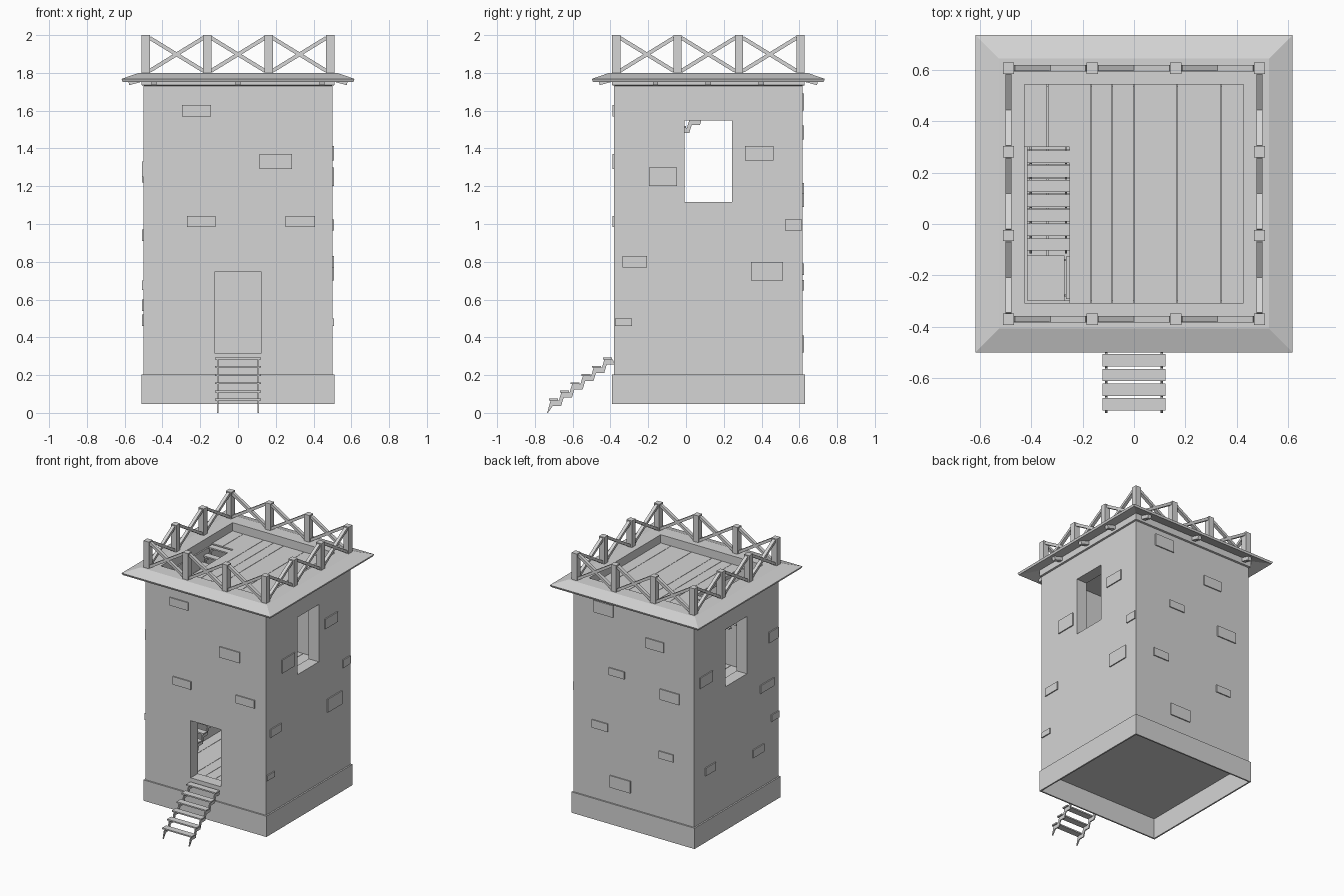
import bpy, bmesh, math
from mathutils import Vector, Matrix

if "Cube" in bpy.data.objects:
    bpy.data.objects.remove(bpy.data.objects["Cube"])

CY = 0.118      # tower centre in y
IN = 0.415      # half width of the interior
TOP, MID, LOW = 1.738, 0.98, 0.30   # floor heights
RUN, RISE = 0.057, 0.0436           # stair step

stone = bpy.data.materials.new("light grey")
stone.use_nodes = True
stone.diffuse_color = (0.66, 0.66, 0.66, 1)
bsdf = stone.node_tree.nodes["Principled BSDF"]
bsdf.inputs["Base Color"].default_value = (0.66, 0.66, 0.66, 1)
bsdf.inputs["Roughness"].default_value = 0.9


def finish(name, bm):
    bmesh.ops.recalc_face_normals(bm, faces=bm.faces)
    mesh = bpy.data.meshes.new(name)
    bm.to_mesh(mesh)
    bm.free()
    mesh.materials.append(stone)
    obj = bpy.data.objects.new(name, mesh)
    bpy.context.collection.objects.link(obj)
    return obj


def add_box(bm, lo, hi, matrix=Matrix()):
    lo, hi = Vector(lo), Vector(hi)
    size = Matrix.Diagonal((*(hi - lo), 1))
    bmesh.ops.create_cube(bm, size=1, matrix=matrix @ Matrix.Translation((lo + hi) / 2) @ size)


def box(name, lo, hi):
    bm = bmesh.new()
    add_box(bm, lo, hi)
    return finish(name, bm)


def cut(obj, lo, hi):
    cutter = box("cutter", lo, hi)
    cutter.hide_render = True
    mod = obj.modifiers.new("opening", 'BOOLEAN')
    mod.operation = 'DIFFERENCE'
    mod.solver = 'EXACT'
    mod.object = cutter
    bpy.context.view_layer.objects.active = obj
    bpy.ops.object.modifier_apply(modifier=mod.name)
    bpy.data.objects.remove(cutter)


def square_loft(name, profile):
    """Sweep a closed (half width, z) profile round a square."""
    bm = bmesh.new()
    rings = [[bm.verts.new((sx * h, CY + sy * h, z))
              for sx, sy in ((-1, -1), (1, -1), (1, 1), (-1, 1))] for h, z in profile]
    for a, b in zip(rings, rings[1:] + rings[:1]):
        for i in range(4):
            j = (i + 1) % 4
            bm.faces.new((a[i], a[j], b[j], b[i]))
    return finish(name, bm)


def side(k):
    """Local frame of wall k: x along the wall, -y outward."""
    return Matrix.Translation((0, CY, 0)) @ Matrix.Rotation(k * math.pi / 2, 4, 'Z')


# Walls and ground slab, with doorway and a window on each side
walls = box("tower_walls", (-0.5, CY - 0.5, 0.2), (0.5, CY + 0.5, 1.73))
cut(walls, (-IN, CY - IN, LOW - 0.01), (IN, CY + IN, 1.9))
cut(walls, (-0.125, CY - 0.7, 0.318), (0.125, CY - 0.3, 0.747))
cut(walls, (-0.7, -0.008, 1.117), (0.7, 0.244, 1.547))

# Thin plinth, open underneath
square_loft("plinth", [(0.5, 0.048), (0.511, 0.048), (0.511, 0.204), (0.5, 0.204)])

# Sloping eave with parapet and cornice
square_loft("roof_eave", [(0.425, 1.70), (0.425, 1.8), (0.525, 1.8), (0.617, 1.768),
                          (0.611, 1.753), (0.51, 1.782), (0.51, 1.735), (0.45, 1.72)])

# Small rafters below the eave
bm = bmesh.new()
for k in range(4):
    spread = 0.28 if k % 2 else 0.445
    for x in (-spread, 0, spread):
        tilt = side(k) @ Matrix.Translation((x, -0.54, 1.758)) @ Matrix.Rotation(math.radians(15), 4, 'X')
        add_box(bm, (-0.014, -0.04, -0.013), (0.014, 0.05, 0.013), tilt)
finish("eave_rafters", bm)

# Railing posts and crossed braces
R = 0.488
posts, braces = bmesh.new(), bmesh.new()
for k in range(4):
    for i in range(3):
        x0 = -R + i * R * 2 / 3
        x1 = x0 + R * 2 / 3
        add_box(posts, (x0 - 0.022, -R - 0.022, 1.795), (x0 + 0.022, -R + 0.022, 2.0), side(k))
        length = math.hypot(x1 - x0 - 0.04, 0.175)
        for s in (-1, 1):
            m = (side(k) @ Matrix.Translation(((x0 + x1) / 2, -R + s * 0.0004, 1.898))
                 @ Matrix.Rotation(s * math.atan2(0.175, x1 - x0 - 0.04), 4, 'Y'))
            add_box(braces, (-length / 2, -0.012, -0.01), (length / 2, 0.012, 0.01), m)
finish("railing_posts", posts)
finish("railing_braces", braces)


# Plank floors with thin gaps and a stair hatch
def plank_floor(name, z, half, hatch=None):
    bm = bmesh.new()
    edges = (-half, -0.335, -0.25, -0.165, -0.083, 0, 0.17, 0.34, half)
    for a, b in zip(edges, edges[1:]):
        spans = [(CY - half, CY + half)]
        if hatch and b <= -0.25:
            spans = [(CY - half, hatch[0]), (hatch[1], CY + half)]
        for y0, y1 in spans:
            if y1 - y0 > 0.02:
                right = b if b == -0.25 else b - 0.0025
                add_box(bm, (a, y0, z - 0.02), (right, y1, z))
                add_box(bm, (a, y0, z - 0.03), (b, y1, z - 0.02))
    finish(name, bm)


plank_floor("roof_floor", TOP, 0.43, (CY - 0.425, 0.3))
plank_floor("middle_floor", MID, 0.42, (0.05, CY + 0.41))
plank_floor("ground_floor", LOW, 0.42)


# Stairs: local y climbs, first tread centre at the origin
def stairs(name, matrix, steps, width):
    bm = bmesh.new()
    upper = []
    for i in range(steps):
        y, z = i * RUN, i * RISE
        add_box(bm, (-width / 2, y - 0.024, z - 0.01), (width / 2, y + 0.024, z), matrix)
        upper += [(y - 0.016, z - 0.01), (y + 0.028, z - 0.01)]
    lower = [(y + 0.012, z - 0.028) for y, z in upper]
    upper.insert(0, (-0.034, -0.075))
    lower.insert(0, (-0.03, -0.075))
    for s in (-1, 1):
        x = s * (width / 2 - 0.014)
        rows = [[bm.verts.new(matrix @ Vector((x + dx, y, z))) for y, z in line]
                for dx in (-0.004, 0.004) for line in (upper, lower)]
        for a, b in ((0, 1), (1, 3), (3, 2), (2, 0)):
            for i in range(len(upper) - 1):
                bm.faces.new((rows[a][i], rows[a][i + 1], rows[b][i + 1], rows[b][i]))
        for i in (0, -1):
            bm.faces.new([rows[r][i] for r in (0, 1, 3, 2)])
    finish(name, bm)


stairs("entrance_stairs", Matrix.Translation((0, -0.701, 0.075)), 6, 0.244)
stairs("lower_stairs", Matrix.Translation((-0.333, -0.2, LOW + 0.06)), 13, 0.165)
stairs("upper_stairs", Matrix.Translation((-0.333, -0.08, 1.475)), 7, 0.165)
box("stair_landing", (-IN, CY - IN, 1.415), (-0.27, -0.122, 1.432))
stairs("landing_stairs", Matrix.Translation((0.216, -0.209, MID + 0.055)) @ Matrix.Rotation(math.pi / 2, 4, 'Z'),
       9, 0.165)

# Raised stones: wall -> (position along the wall, height, width, tall)
stones = {
    0: ((-0.22, 1.60, 0.155, 0.06), (0.2, 1.33, 0.17, 0.08),
        (-0.195, 1.013, 0.15, 0.06), (0.33, 1.013, 0.155, 0.06)),
    1: ((0.27, 1.375, 0.15, 0.075), (-0.24, 1.25, 0.15, 0.1), (-0.39, 0.8, 0.13, 0.06),
        (0.31, 0.75, 0.17, 0.1), (0.45, 0.995, 0.09, 0.06), (-0.45, 0.48, 0.09, 0.04)),
    2: ((0.175, 1.485, 0.15, 0.075), (-0.14, 1.19, 0.13, 0.055), (0.3, 1.13, 0.16, 0.08),
        (-0.28, 0.76, 0.13, 0.06), (0.27, 0.675, 0.12, 0.055), (-0.11, 0.365, 0.17, 0.09),
        (-0.25, 1.645, 0.16, 0.09)),
    3: ((0.44, 1.29, 0.11, 0.08), (-0.36, 1.26, 0.15, 0.08), (0.36, 0.94, 0.16, 0.06),
        (0.455, 0.675, 0.09, 0.05), (0.26, 0.49, 0.13, 0.06), (-0.31, 0.57, 0.12, 0.06)),
}
bm = bmesh.new()
for k, items in stones.items():
    for x, z, w, h in items:
        add_box(bm, (x - w / 2, -0.508, z - h / 2), (x + w / 2, -0.49, z + h / 2), side(k))
finish("raised_stones", bm)
